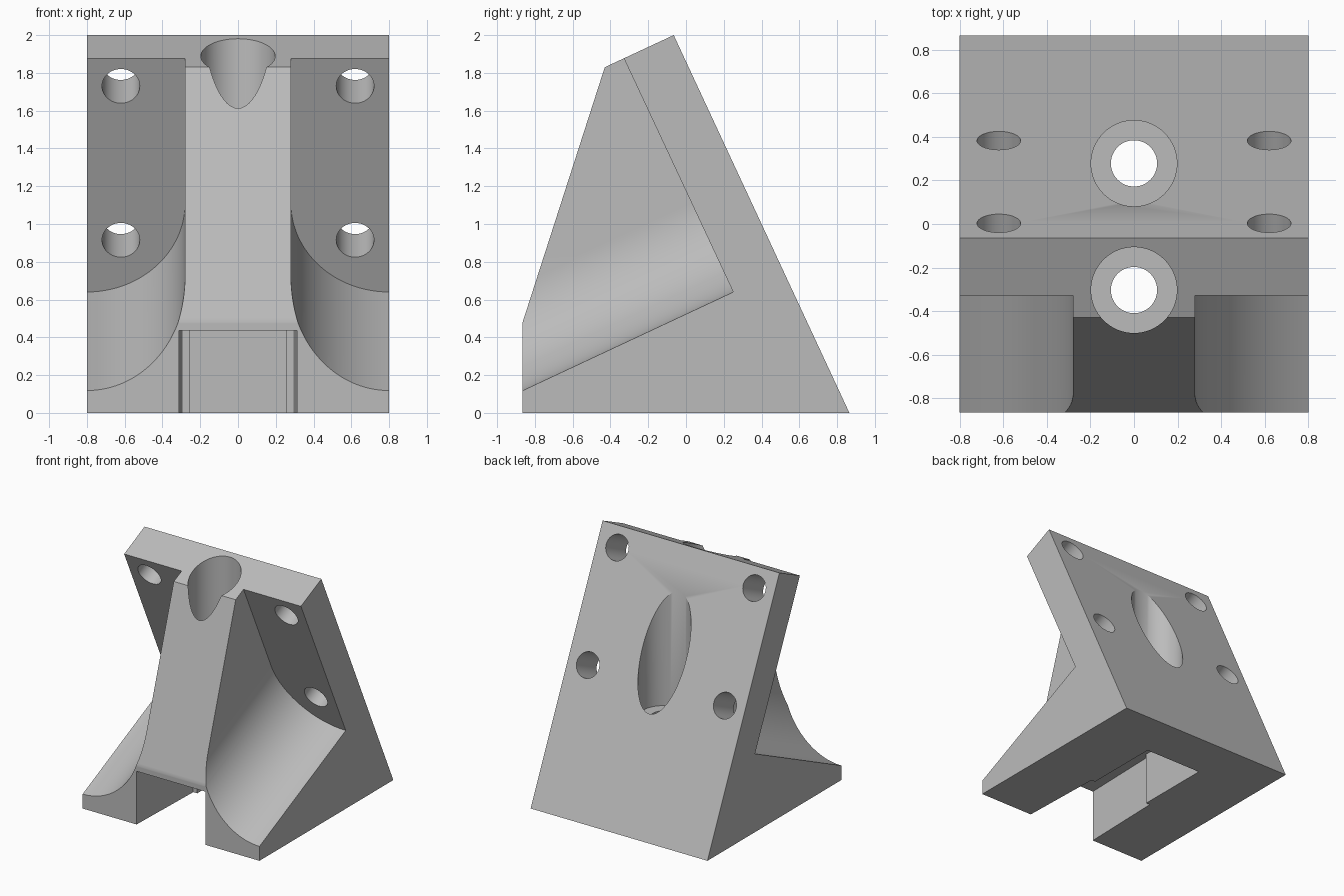
import bpy
import bmesh
from math import radians, sin, cos, pi
from mathutils import Vector

cube = bpy.data.objects.get("Cube")
if cube:
    bpy.data.objects.remove(cube)

grey = bpy.data.materials.new("plain_grey")
grey.use_nodes = True
colour = (0.5, 0.5, 0.5, 1)
grey.diffuse_color = colour
grey.node_tree.nodes["Principled BSDF"].inputs["Base Color"].default_value = colour

ALONG = Vector((0, 0.906, 0.424))    # square to the sloping plate
UP = Vector((0, -0.424, 0.906))      # up the sloping plate
SIDE = Vector((1, 0, 0))
CORNER = Vector((0, 0.25, 0.64))     # where pocket floor meets the plate


def prism(name, points, sweep):
    """Solid made by sweeping a closed outline along a vector."""
    bm = bmesh.new()
    face = bm.faces.new([bm.verts.new(p) for p in points])
    moved = bmesh.ops.extrude_face_region(bm, geom=[face])["geom"]
    bmesh.ops.translate(bm, vec=sweep, verts=[g for g in moved if isinstance(g, bmesh.types.BMVert)])
    bmesh.ops.recalc_face_normals(bm, faces=bm.faces[:])
    mesh = bpy.data.meshes.new(name)
    bm.to_mesh(mesh)
    bm.free()
    mesh.materials.append(grey)
    obj = bpy.data.objects.new(name, mesh)
    bpy.context.collection.objects.link(obj)
    return obj


def rod(name, start, end, radius, sides=64):
    """Round cutter between two points."""
    start, end = Vector(start), Vector(end)
    axis = end - start
    across = axis.cross(SIDE).normalized()
    ring = [start + radius * (cos(a) * SIDE + sin(a) * across)
            for a in (2 * pi * i / sides for i in range(sides))]
    return prism(name, ring, axis)


# Wedge-shaped body from its side profile
profile = [(-0.865, 0), (0.865, 0), (-0.065, 2), (-0.43, 1.83), (-0.865, 0.48)]
body = prism("angle_bracket", [(-0.8, y, z) for y, z in profile], Vector((1.6, 0, 0)))

cutters = []

# Side pockets with a round fillet against the central rib
RIB, EDGE, STEPS = 0.28, 0.8, 32
RADIUS = EDGE - RIB
section = [(EDGE - RADIUS * cos(a), RADIUS * (1 - sin(a)))
           for a in (pi / 2 * i / STEPS for i in range(STEPS + 1))]
section += [(1, 0), (1, 2), (RIB, 2)]
for s in (-1, 1):
    outline = [CORNER + SIDE * s * x + UP * v for x, v in section]
    cutters.append(prism("pocket_cutter", outline, ALONG * -2))

# Stepped slot in the underside, open at the front
slot = [(0.313, -0.9), (0.293, -0.16), (0.257, -0.16), (0.257, 0.47)]
outline = slot + [(-x, y) for x, y in reversed(slot)]
cutters.append(prism("slot_cutter", [(x, y, -0.1) for x, y in outline], Vector((0, 0, 0.535))))

# Upright counterbored bolt holes
for y in (-0.303, 0.278):
    cutters.append(rod("counterbore_cutter", (0, y, 0.74), (0, y, 2.5), 0.197))
    cutters.append(rod("bolt_cutter", (0, y, 0.3), (0, y, 1), 0.106))

# Mounting holes square through the sloping plate
for s in (-1, 1):
    for z in (0.915, 1.73):
        middle = Vector((s * 0.62, 0.25 - (z - 0.64) * 0.468, z))
        cutters.append(rod("mounting_cutter", middle - ALONG * 0.1, middle + ALONG * 0.5, 0.1))

# Cut everything out of the body
bpy.context.view_layer.objects.active = body
for cutter in cutters:
    cutter.hide_render = True
    mod = body.modifiers.new("cut", 'BOOLEAN')
    mod.operation = 'DIFFERENCE'
    mod.solver = 'EXACT'
    mod.object = cutter
    bpy.ops.object.modifier_apply(modifier=mod.name)
for cutter in cutters:
    bpy.data.objects.remove(cutter)

# Smooth the rounded walls, keep the edges crisp
bpy.ops.object.select_all(action='DESELECT')
body.select_set(True)
bpy.ops.object.shade_smooth_by_angle(angle=radians(30))
